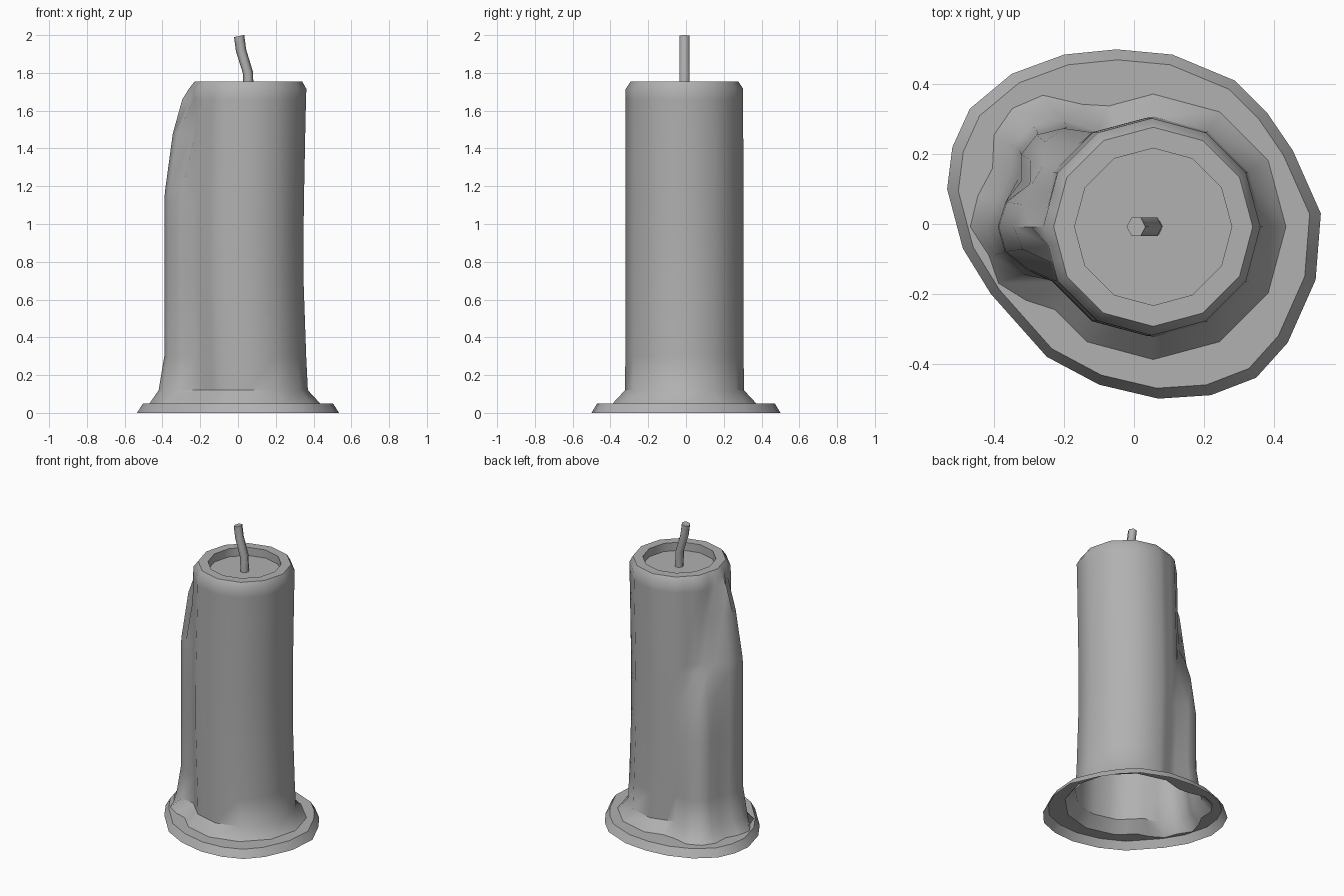
import bpy, bmesh, math
from mathutils import Vector

if "Cube" in bpy.data.objects:
    bpy.data.objects.remove(bpy.data.objects["Cube"])

CY = -0.008
GREY = bpy.data.materials.new("dark_wax")
GREY.diffuse_color = (0.44, 0.44, 0.44, 1)
GREY.use_nodes = True
GREY.node_tree.nodes["Principled BSDF"].inputs["Base Color"].default_value = GREY.diffuse_color


def add_ring(bm, pts):
    return [bm.verts.new(p) for p in pts]


def skin(bm, lower, upper):
    n = len(lower)
    for i in range(n):
        j = (i + 1) % n
        bm.faces.new((lower[i], lower[j], upper[j], upper[i]))


def finish(bm, name, angle=40):
    me = bpy.data.meshes.new(name)
    bm.to_mesh(me)
    bm.free()
    me.materials.append(GREY)
    ob = bpy.data.objects.new(name, me)
    bpy.context.collection.objects.link(ob)
    bpy.ops.object.select_all(action='DESELECT')
    ob.select_set(True)
    bpy.context.view_layer.objects.active = ob
    bpy.ops.object.shade_smooth_by_angle(angle=math.radians(angle))
    return ob


# Twelve-sided column, with finer steps where the wax drips run
ANGLES = list(range(0, 91, 30)) + list(range(100, 251, 10)) + [270, 300, 330]


def section(z, cx, r, drips):
    pts = []
    for a in ANGLES:
        t = math.radians(a)
        u = Vector((math.cos(t), math.sin(t)))
        d = r * math.cos(math.radians(15)) / math.cos(math.radians(a % 30 - 15))
        for x, y, rad in drips:
            c = Vector((x - cx, y - CY))
            b = c.dot(u)
            disc = b * b - c.length_squared + rad * rad
            if disc > 0:
                d = max(d, b + math.sqrt(disc))
        pts.append((cx + d * u.x, CY + d * u.y, z))
    return pts


# Levels: height, centre x, radius, drips as (x, y, radius)
LEVELS = [
    (0.05, 0.055, 0.38, [(-0.35, 0.01, 0.12), (-0.29, -0.10, 0.12), (-0.24, 0.20, 0.17)]),
    (0.12, 0.055, 0.315, [(-0.28, -0.01, 0.14), (-0.23, 0.17, 0.13)]),
    (0.30, 0.048, 0.313, [(-0.26, -0.01, 0.13), (-0.215, 0.16, 0.12)]),
    (0.70, 0.035, 0.312, [(-0.26, -0.01, 0.13), (-0.215, 0.16, 0.115)]),
    (0.95, 0.035, 0.312, [(-0.26, -0.01, 0.13), (-0.215, 0.16, 0.085)]),
    (1.12, 0.037, 0.312, [(-0.26, -0.01, 0.13), (-0.225, 0.15, 0.04)]),
    (1.17, 0.038, 0.312, [(-0.26, -0.01, 0.127)]),
    (1.48, 0.045, 0.311, [(-0.255, -0.01, 0.09)]),
    (1.66, 0.049, 0.311, [(-0.25, -0.01, 0.045)]),
    (1.715, 0.051, 0.311, []),
    (1.755, 0.055, 0.285, []),
    (1.755, 0.055, 0.225, []),
    (1.70, 0.055, 0.225, []),
]
bm = bmesh.new()
rings = [add_ring(bm, section(*lv)) for lv in LEVELS]
for lo, up in zip(rings, rings[1:]):
    skin(bm, lo, up)
bm.faces.new(rings[-1])

# Melted wax puddle around the foot
OUTLINE = [(.535, .03), (.455, .21), (.38, .32), (.29, .41), (.11, .485), (-.05, .50),
           (-.2, .485), (-.35, .43), (-.47, .33), (-.52, .22), (-.535, .1),
           (-.49, -.07), (-.41, -.2), (-.25, -.38), (-.1, -.46), (.07, -.5),
           (.22, -.49), (.35, -.44), (.44, -.34), (.52, -.16)]
foot = add_ring(bm, [(x, y, 0) for x, y in OUTLINE])
lip = add_ring(bm, [(x * .94, y * .94, 0.05) for x, y in OUTLINE])
skin(bm, foot, lip)
edges = [bm.edges.get((r[i - 1], r[i])) for r in (lip, rings[0]) for i in range(len(r))]
res = bmesh.ops.triangle_fill(bm, edges=edges, use_beauty=True, normal=(0, 0, 1))
bm.normal_update()
for f in res["geom"]:
    if isinstance(f, bmesh.types.BMFace) and f.normal.z < 0:
        f.normal_flip()
wax = finish(bm, "candle_wax")

# Keep the drips and the puddle's lip soft; only the foot crease and rim stay sharp
me = wax.data
sharp = me.attributes.get("sharp_edge")
n_col = len(ANGLES) * len(LEVELS)
if sharp:
    for e in me.edges:
        a, b = e.vertices
        za, zb = me.vertices[a].co.z, me.vertices[b].co.z
        on_lip = a >= n_col and b >= n_col
        on_shaft = max(za, zb) < 1.69 and max(za, zb) > 0.06
        if on_lip or on_shaft:
            sharp.data[e.index].value = False

# Bent wick
bm = bmesh.new()
wick = []
for x, z, tilt in [(.055, 1.70, 0), (.053, 1.80, .1), (.016, 1.92, .2), (.006, 1.995, .2)]:
    wick.append(add_ring(bm, [(x + .027 * math.cos(k * math.pi / 3),
                               CY + .03 * math.sin(k * math.pi / 3),
                               z + tilt * .027 * math.cos(k * math.pi / 3)) for k in range(6)]))
for lo, up in zip(wick, wick[1:]):
    skin(bm, lo, up)
bm.faces.new(wick[-1])
finish(bm, "wick", 65)
